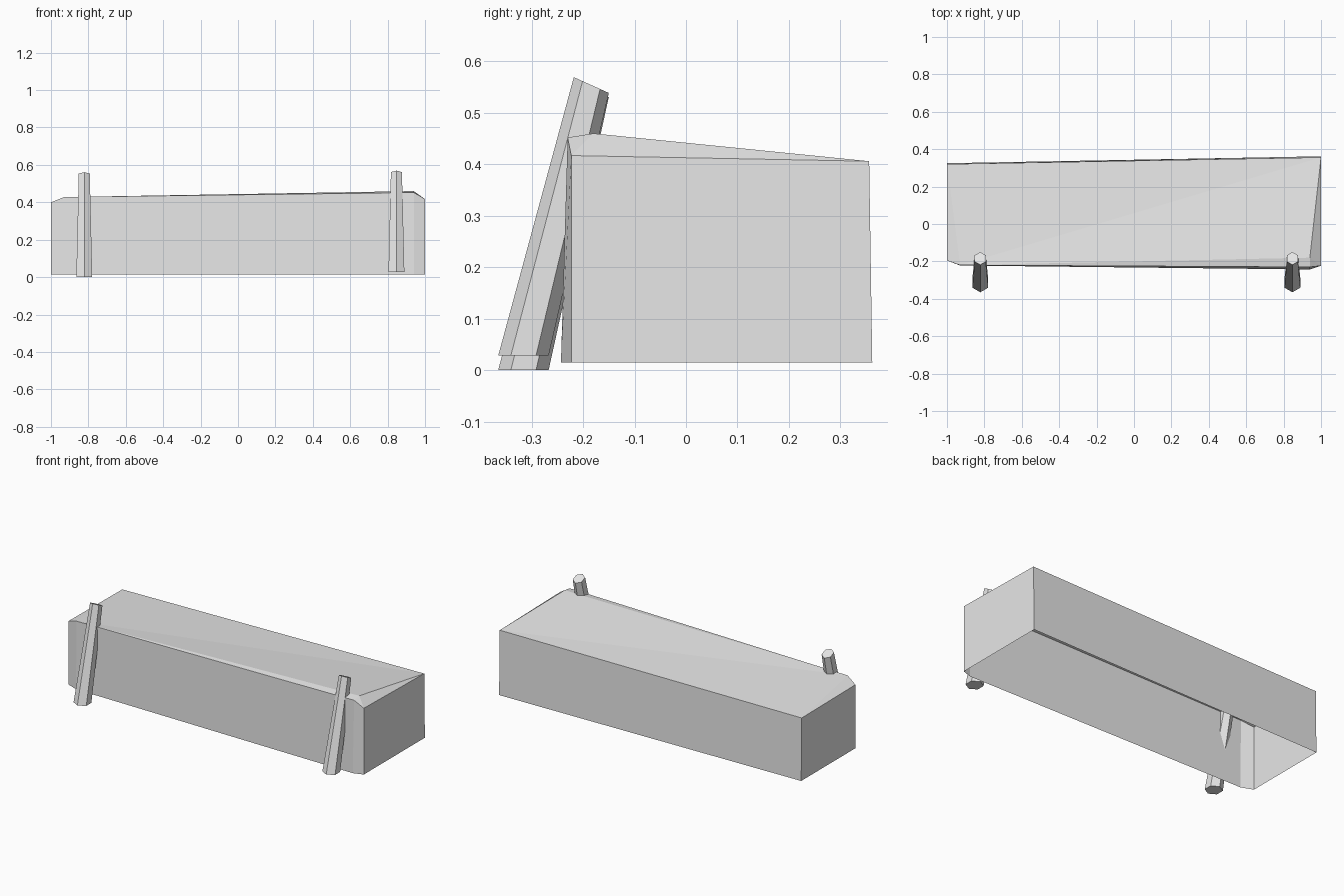
import bpy, bmesh, math

cube = bpy.data.objects.get("Cube")
if cube:
    bpy.data.objects.remove(cube, do_unlink=True)

grey = bpy.data.materials.new("plain grey")
grey.use_nodes = True
grey.diffuse_color = (0.8, 0.8, 0.8, 1)
bsdf = next(n for n in grey.node_tree.nodes if n.type == 'BSDF_PRINCIPLED')
bsdf.inputs["Base Color"].default_value = (0.8, 0.8, 0.8, 1)


def finish(bm, name):
    mesh = bpy.data.meshes.new(name)
    bm.to_mesh(mesh)
    bm.free()
    mesh.materials.append(grey)
    obj = bpy.data.objects.new(name, mesh)
    bpy.context.collection.objects.link(obj)
    return obj


# Block: hollow shell, open underneath, with chamfered front corners
# Each corner is x, bottom y, top y, top z
corners = [(-1, -0.195, -0.195, 0.40), (-0.93, -0.222, -0.22, 0.428),
           (0.94, -0.243, -0.23, 0.452), (1, -0.223, -0.223, 0.417),
           (1, 0.362, 0.356, 0.406), (-1, 0.325, 0.32, 0.395)]
bm = bmesh.new()
low = [bm.verts.new((x, yb, 0.015)) for x, yb, yt, z in corners]
top = [bm.verts.new((x, yt, z)) for x, yb, yt, z in corners]
ridge = bm.verts.new((0.94, -0.18, 0.46))
for i in range(6):
    j = (i + 1) % 6
    bm.faces.new((low[i], low[j], top[j], top[i]))

# Slanted top with slivers at both ends and a narrow front bevel
end_l, front_l, front_r, end_r, back_r, back_l = top
for face in ((front_l, front_r, ridge), (front_r, end_r, ridge),
             (ridge, end_r, back_r), (front_l, ridge, back_r),
             (front_l, back_r, back_l), (front_l, back_l, end_l)):
    bm.faces.new(face)
finish(bm, "block")


# Stakes: tapered six-sided posts leaning back against the block
def stake(name, x, z_low, z_high):
    bm = bmesh.new()
    rings = []
    for yc, radius, zc, slope in ((-0.316, 0.049, z_low, 0),
                                  (-0.184, 0.034, z_high, -0.45)):
        ring = []
        for k in range(6):
            a = math.radians(60 * k + 30)
            dx, dy = radius * math.cos(a), radius * math.sin(a)
            ring.append(bm.verts.new((x + dx, yc + dy, zc + slope * dy)))
        rings.append(ring)
    a, b = rings
    for i in range(6):
        j = (i + 1) % 6
        bm.faces.new((a[i], a[j], b[j], b[i]))
    bm.faces.new(a[::-1])
    bm.faces.new(b)
    finish(bm, name)


stake("right_stake", -0.822, 0, 0.546)
stake("left_stake", 0.847, 0.028, 0.554)
